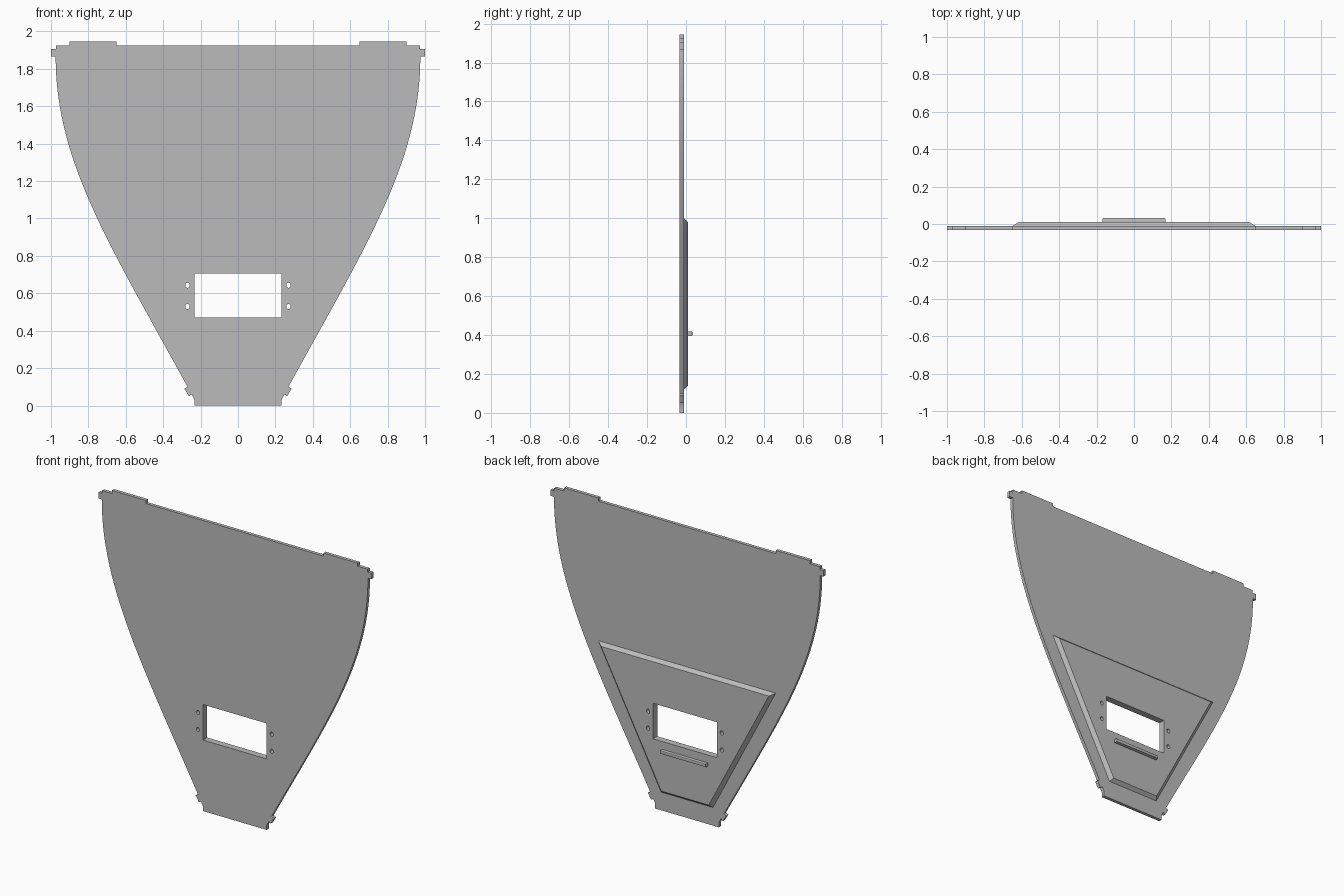
import bpy
import bmesh
from math import cos, sin, pi
from mathutils import Matrix, Vector
from mathutils.geometry import interpolate_bezier

if "Cube" in bpy.data.objects:
    bpy.data.objects.remove(bpy.data.objects["Cube"])

GREY = (0.5, 0.5, 0.5, 1)
grey = bpy.data.materials.new("plain grey")
grey.use_nodes = True
grey.diffuse_color = GREY
grey.node_tree.nodes["Principled BSDF"].inputs["Base Color"].default_value = GREY

# Depth layers, front to back
FRONT, PLATE_BACK, PANEL_BACK, RIB_BACK = -0.033, -0.011, 0.011, 0.033


def mirrored(half):
    """Close a right-hand half outline with its mirror image."""
    return half + [(-x, z) for x, z in reversed(half)]


def make_object(name, bm):
    bmesh.ops.recalc_face_normals(bm, faces=bm.faces)
    mesh = bpy.data.meshes.new(name)
    bm.to_mesh(mesh)
    bm.free()
    mesh.materials.append(grey)
    obj = bpy.data.objects.new(name, mesh)
    bpy.context.collection.objects.link(obj)
    bpy.ops.object.select_all(action="DESELECT")
    obj.select_set(True)
    bpy.context.view_layer.objects.active = obj
    bpy.ops.object.shade_smooth_by_angle(angle=pi / 6)
    return obj


def sheet(loops, y0, y1):
    """Extrude an x-z outline with holes between two depths."""
    curve = bpy.data.curves.new("outline", "CURVE")
    curve.dimensions = "2D"
    curve.fill_mode = "BOTH"
    curve.extrude = (y1 - y0) / 2
    for loop in loops:
        spline = curve.splines.new("POLY")
        spline.points.add(len(loop) - 1)
        for point, (x, z) in zip(spline.points, loop):
            point.co = (x, z, 0, 1)
        spline.use_cyclic_u = True
    helper = bpy.data.objects.new("outline", curve)
    bpy.context.collection.objects.link(helper)
    bpy.context.view_layer.update()
    evaluated = helper.evaluated_get(bpy.context.evaluated_depsgraph_get())
    mesh = bpy.data.meshes.new_from_object(evaluated)
    bm = bmesh.new()
    bm.from_mesh(mesh)
    bpy.data.objects.remove(helper)
    bpy.data.curves.remove(curve)
    bpy.data.meshes.remove(mesh)
    bmesh.ops.remove_doubles(bm, verts=bm.verts, dist=0.0001)
    bm.transform(Matrix.Translation((0, (y0 + y1) / 2, 0)) @ Matrix.Rotation(pi / 2, 4, "X"))
    return bm


# Window and four screw holes, shared by plate and panel
openings = [mirrored([(0.233, 0.47), (0.233, 0.705)])]
for cx in (-0.27, 0.27):
    for cz in (0.53, 0.643):
        openings.append([(cx + 0.012 * cos(i * pi / 8), cz + 0.014 * sin(i * pi / 8))
                         for i in range(16)])

# Main plate: foot tab, curved flank, side tab, top tab
flank = interpolate_bezier(Vector((0.27, 0.1)), Vector((0.68, 0.85)),
                           Vector((0.975, 1.3)), Vector((0.975, 1.865)), 32)
half = [(0.233, 0), (0.233, 0.03), (0.248, 0.06), (0.263, 0.05), (0.287, 0.09)]
half += [(p.x, p.y) for p in flank]
half += [(1, 1.865), (1, 1.905), (0.973, 1.905), (0.973, 1.924),
         (0.9, 1.924), (0.9, 1.945), (0.65, 1.945), (0.65, 1.924)]
make_object("main_plate", sheet([mirrored(half)] + openings, FRONT, PLATE_BACK))

# Raised rear panel, its outer corners spread at the base for sloping sides
top = [(0.174, 0.14), (0.615, 0.98)]
base = [(0.19, 0.12), (0.65, 1.0)]
bm = sheet([mirrored(top)] + openings, PLATE_BACK, PANEL_BACK)
for v in bm.verts:
    if v.co.y < 0:
        for (tx, tz), (bx, bz) in zip(top, base):
            if abs(abs(v.co.x) - tx) < 0.001 and abs(v.co.z - tz) < 0.001:
                v.co.x = bx if v.co.x > 0 else -bx
                v.co.z = bz
make_object("raised_panel", bm)

# Small ledge below the window
bm = bmesh.new()
bmesh.ops.create_cube(bm, size=1)
bm.transform(Matrix.Translation((0, (PANEL_BACK + RIB_BACK) / 2, 0.407))
             @ Matrix.Diagonal((0.335, RIB_BACK - PANEL_BACK, 0.022, 1)))
rear = [e for e in bm.edges if all(v.co.y > 0.03 for v in e.verts)]
bmesh.ops.bevel(bm, geom=rear, offset=0.005, segments=2, profile=0.5, affect="EDGES")
make_object("rear_ledge", bm)
